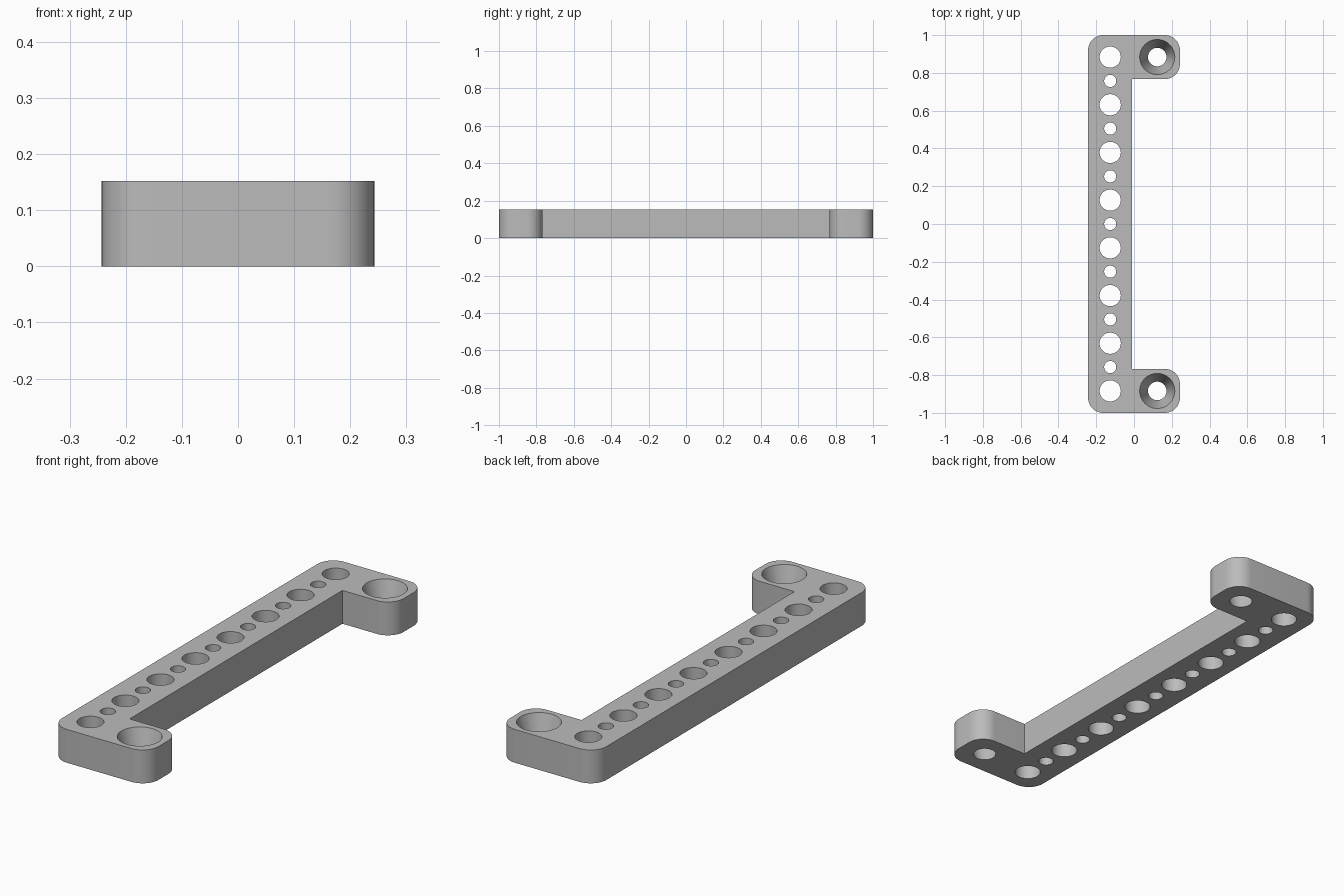
import bpy, bmesh, math
from mathutils import Matrix

cube = bpy.data.objects.get("Cube")
if cube:
    bpy.data.objects.remove(cube, do_unlink=True)

HEIGHT = 0.152
HALF_X, BAR_X, ARM_Y = 0.243, -0.01, 0.767
HOLE_X, PITCH = 0.126, 0.2525

grey = bpy.data.materials.new("plain grey")
grey.use_nodes = True
colour = (0.5, 0.5, 0.5, 1)
grey.diffuse_color = colour
grey.node_tree.nodes["Principled BSDF"].inputs["Base Color"].default_value = colour


def make_object(name, bm):
    bmesh.ops.recalc_face_normals(bm, faces=bm.faces)
    mesh = bpy.data.meshes.new(name)
    bm.to_mesh(mesh)
    bm.free()
    mesh.materials.append(grey)
    obj = bpy.data.objects.new(name, mesh)
    bpy.context.collection.objects.link(obj)
    return obj


# Bracket body: C-shaped outline, extruded, with rounded outer corners
bm = bmesh.new()
half = [(BAR_X, ARM_Y), (HALF_X, ARM_Y), (HALF_X, 1), (-HALF_X, 1)]
outline = half + [(x, -y) for x, y in reversed(half)]
base = bm.faces.new([bm.verts.new((x, y, 0)) for x, y in outline])
extruded = bmesh.ops.extrude_face_region(bm, geom=[base])["geom"]
bmesh.ops.translate(bm, vec=(0, 0, HEIGHT),
                    verts=[v for v in extruded if isinstance(v, bmesh.types.BMVert)])
corners = [e for e in bm.edges
           if abs(e.verts[0].co.z - e.verts[1].co.z) > 0.1
           and abs(e.verts[0].co.x) > 0.2]
bmesh.ops.bevel(bm, geom=corners, offset=0.08, segments=12, profile=0.5,
                affect='EDGES')
bracket = make_object("mounting_bracket", bm)

# Cutters for every hole, gathered in one helper mesh
bm = bmesh.new()


def add_hole(x, y, bottom, top):
    # Extend past both faces while keeping the radii exact at the faces
    extra = 0.1
    grow = (top - bottom) * extra
    bmesh.ops.create_cone(bm, cap_ends=True, segments=64,
                          radius1=bottom - grow, radius2=top + grow,
                          depth=HEIGHT * (1 + 2 * extra),
                          matrix=Matrix.Translation((x, y, HEIGHT / 2)))


for i in range(8):
    add_hole(-HOLE_X, (i - 3.5) * PITCH, 0.056, 0.056)
for i in range(7):
    add_hole(-HOLE_X, (i - 3) * PITCH, 0.032, 0.032)
for side in (-1, 1):
    add_hole(HOLE_X - 0.003, side * 3.5 * PITCH, 0.049, 0.093)
cutter = make_object("hole_cutter", bm)
cutter.hide_render = True

# Cut the holes, then drop the helper
cut = bracket.modifiers.new("holes", 'BOOLEAN')
cut.operation = 'DIFFERENCE'
cut.solver = 'EXACT'
cut.object = cutter
bpy.ops.object.select_all(action='DESELECT')
bpy.context.view_layer.objects.active = bracket
bracket.select_set(True)
bpy.ops.object.modifier_apply(modifier=cut.name)
bpy.data.objects.remove(cutter, do_unlink=True)
bpy.ops.object.shade_smooth_by_angle(angle=math.radians(30))
